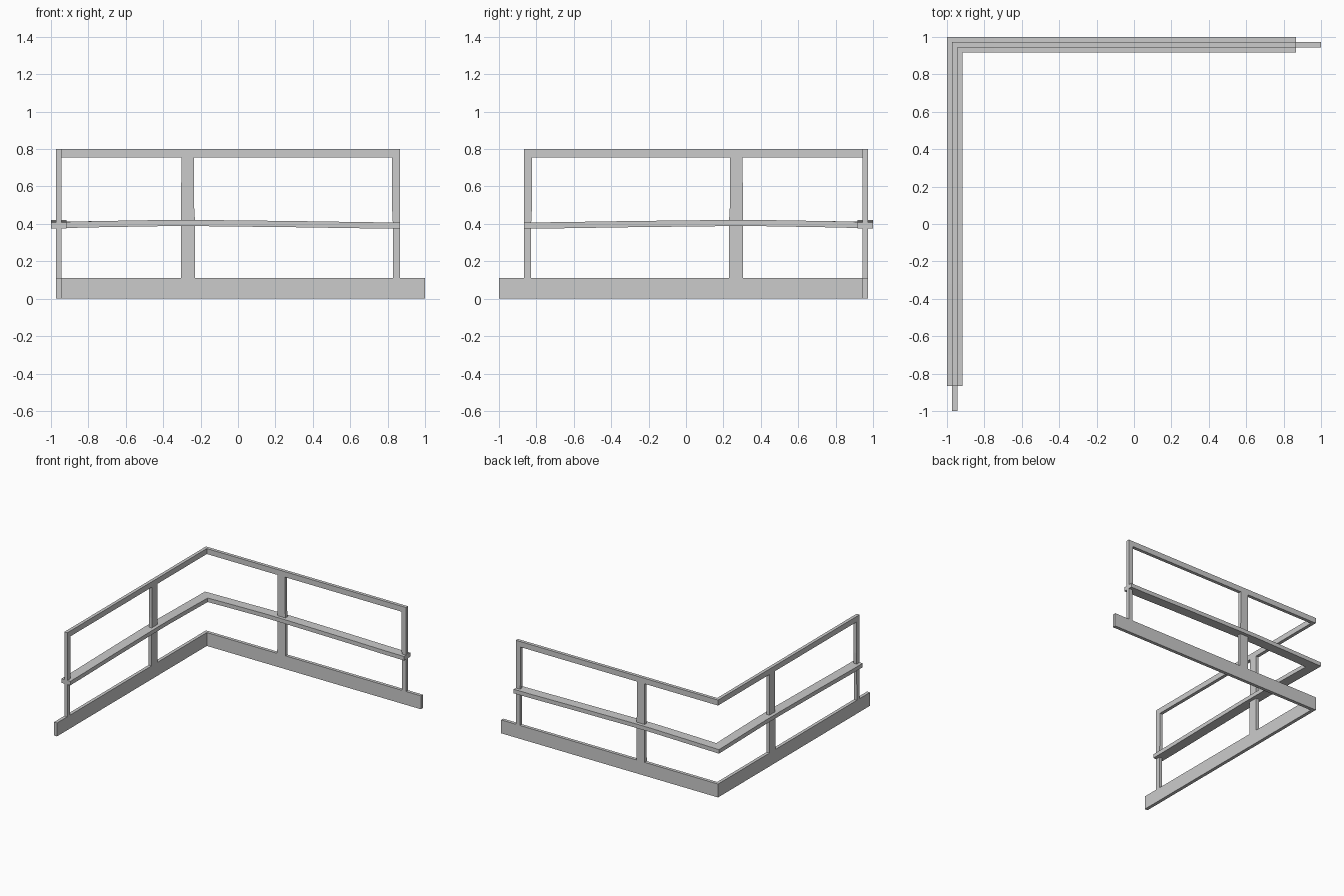
import bpy, bmesh

if "Cube" in bpy.data.objects:
    bpy.data.objects.remove(bpy.data.objects["Cube"])

OUT, INN = 0.972, 0.945   # outer and inner planes of the thin boards


def place(t, d, z, arm):
    """Point at distance t along an arm, d = offset plane; arm 0 runs on x, arm 1 on y."""
    return (t, d, z) if arm == 0 else (-d, -t, z)


def finish(name, bm):
    bmesh.ops.recalc_face_normals(bm, faces=bm.faces)
    me = bpy.data.meshes.new(name)
    bm.to_mesh(me)
    bm.free()
    ob = bpy.data.objects.new(name, me)
    bpy.context.collection.objects.link(ob)
    return ob


def corner_rail(name, outer, stations, height, corner_z):
    """L-shaped board with a mitred corner; stations = (t, inner plane, bottom z) from corner to end."""
    inner = stations[0][1]
    bm = bmesh.new()

    def ring(arm, t, inn, z):
        return [bm.verts.new(place(t, d, h, arm)) for d, h in
                ((outer, z), (inn, z), (inn, z + height), (outer, z + height))]

    rings = [ring(1, *s) for s in reversed(stations)]
    rings.append([bm.verts.new((-d, d, h)) for d, h in
                  ((outer, corner_z), (inner, corner_z),
                   (inner, corner_z + height), (outer, corner_z + height))])
    rings += [ring(0, *s) for s in stations]
    for a, b in zip(rings, rings[1:]):
        for i in range(4):
            j = (i + 1) % 4
            bm.faces.new((a[i], a[j], b[j], b[i]))
    bm.faces.new(rings[0])
    bm.faces.new(rings[-1])
    return finish(name, bm)


def post(name, profile, arm):
    """Flat upright cut from a (t, z) outline."""
    bm = bmesh.new()
    a, b = [[bm.verts.new(place(t, d, z, arm)) for t, z in profile] for d in (OUT, INN)]
    bm.faces.new(a)
    bm.faces.new(b)
    for i in range(len(a)):
        j = (i + 1) % len(a)
        bm.faces.new((a[i], a[j], b[j], b[i]))
    return finish(name, bm)


# Base board and top rail
corner_rail("base_board", OUT, [(1.0, INN, 0.0)], 0.11, 0.0)
corner_rail("top_rail", OUT, [(0.866, INN, 0.755)], 0.045, 0.755)

# Wide middle rail, gently bowed
corner_rail("middle_rail", 1.0,
            [(-0.75, 0.918, 0.382), (-0.40, 0.918, 0.388), (-0.20, 0.917, 0.388),
             (0.32, 0.918, 0.382), (0.70, 0.918, 0.376), (0.866, 0.918, 0.375)],
            0.033, 0.378)

# Uprights, slightly uneven as in worn timber
MID = [(-0.305, 0.11), (-0.229, 0.11), (-0.229, 0.40), (-0.235, 0.50), (-0.235, 0.755), (-0.303, 0.755)]
END = [(0.829, 0.11), (0.866, 0.11), (0.866, 0.755), (0.823, 0.755), (0.823, 0.50), (0.828, 0.40)]
for arm, side in enumerate(("back", "left")):
    post(f"middle_post_{side}", MID, arm)
    post(f"end_post_{side}", END, arm)
